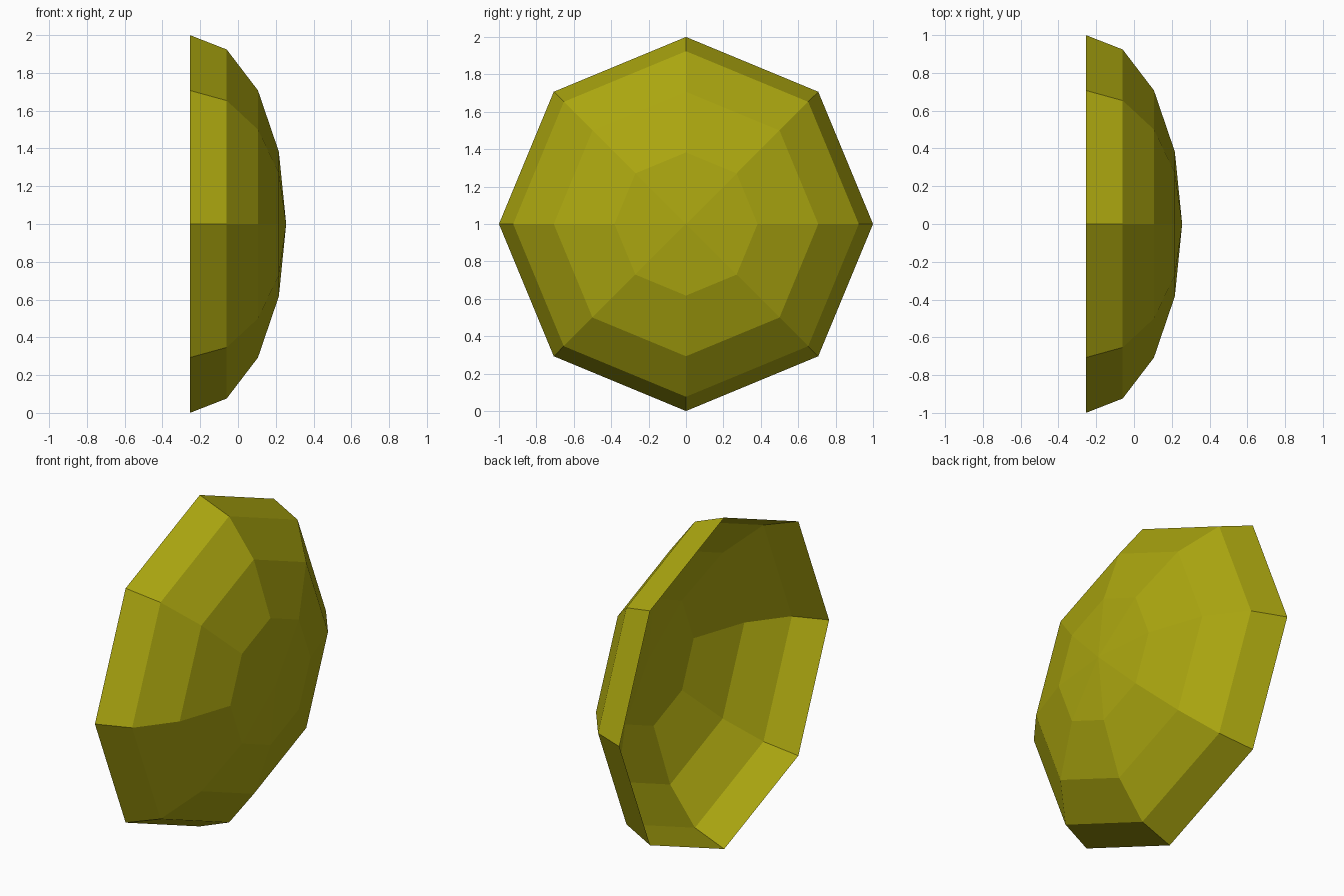
import bpy
import bmesh
import math
from mathutils import Matrix

DEPTH = 0.51

cube = bpy.data.objects.get("Cube")
if cube:
    bpy.data.objects.remove(cube, do_unlink=True)

# Olive colour
olive = bpy.data.materials.new("olive_yellow")
olive.use_nodes = True
colour = (0.41, 0.385, 0.005, 1)
olive.diffuse_color = colour
olive.node_tree.nodes["Principled BSDF"].inputs["Base Color"].default_value = colour

# Open eight-sided dome: upper half of a faceted sphere, flattened
bm = bmesh.new()
bmesh.ops.create_uvsphere(bm, u_segments=8, v_segments=8, radius=1)
lower = [v for v in bm.verts if v.co.z < -0.01]
bmesh.ops.delete(bm, geom=lower, context="VERTS")
bmesh.ops.scale(bm, vec=(1, 1, DEPTH), verts=bm.verts)

# Turn the crown toward +x and stand the rim on the ground
placement = Matrix.Translation((-DEPTH / 2, 0, 1)) @ Matrix.Rotation(math.radians(90), 4, "Y")
bmesh.ops.transform(bm, matrix=placement, verts=bm.verts)

mesh = bpy.data.meshes.new("dome_shell")
bm.to_mesh(mesh)
bm.free()
mesh.materials.append(olive)
shell = bpy.data.objects.new("dome_shell", mesh)
bpy.context.collection.objects.link(shell)
